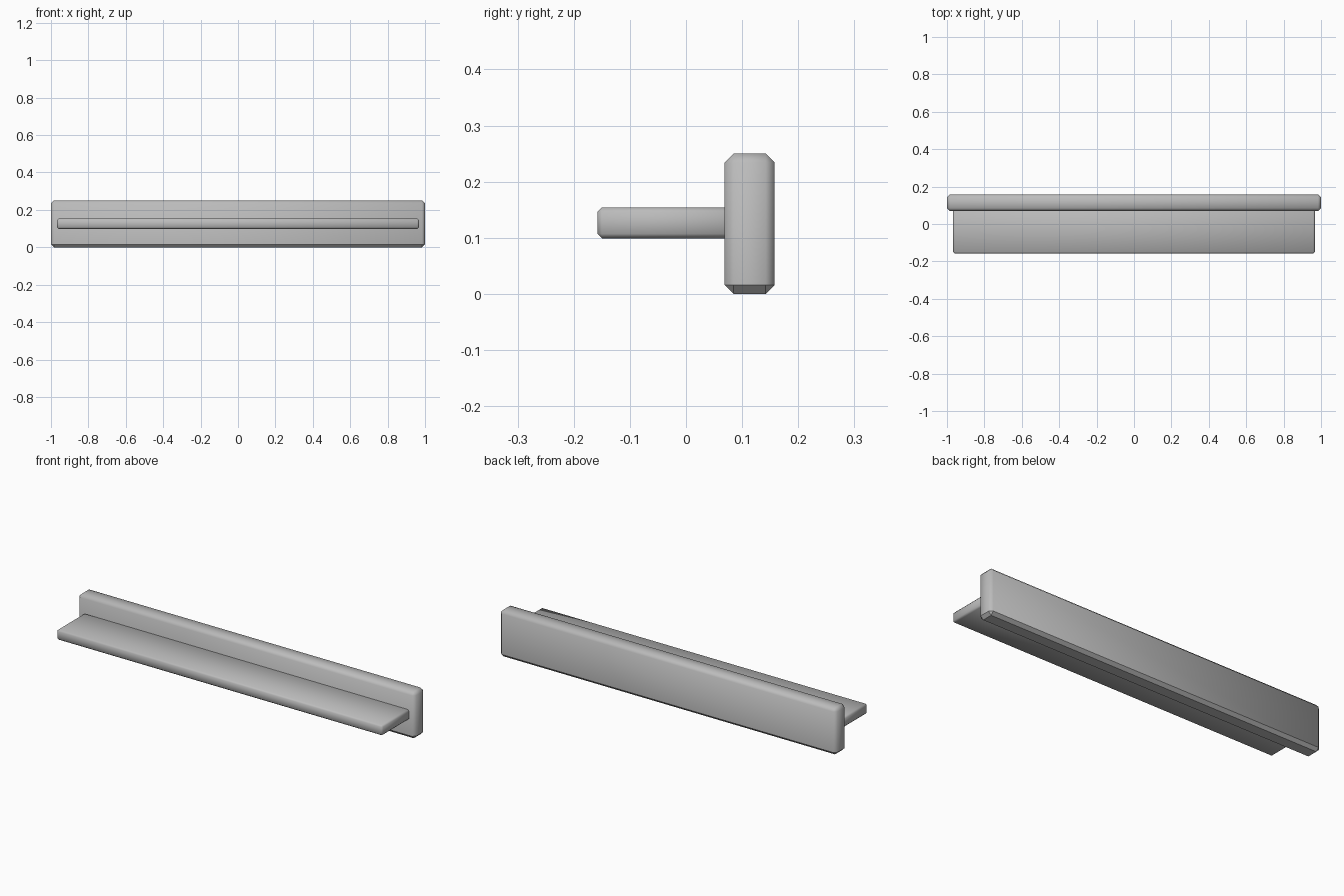
import bpy
import bmesh
from mathutils import Vector

cube = bpy.data.objects.get("Cube")
if cube:
    bpy.data.objects.remove(cube, do_unlink=True)

# Single plain finish
grey = bpy.data.materials.new("plain_grey")
grey.use_nodes = True
colour = (0.5, 0.5, 0.5, 1)
grey.diffuse_color = colour
grey.node_tree.nodes["Principled BSDF"].inputs["Base Color"].default_value = colour


def chamfered_board(name, low, high, chamfer, crisp_underside=False):
    """Smooth-shaded box between two corners with one-step chamfered edges."""
    low, high = Vector(low), Vector(high)
    bm = bmesh.new()
    bmesh.ops.create_cube(bm, size=1)
    bmesh.ops.scale(bm, vec=high - low, verts=bm.verts)
    bmesh.ops.translate(bm, vec=(low + high) / 2, verts=bm.verts)
    bmesh.ops.bevel(bm, geom=bm.edges[:], offset=chamfer, segments=1,
                    profile=0.5, affect='EDGES')
    bm.normal_update()
    for face in bm.faces:
        face.smooth = True
    if crisp_underside:
        for edge in bm.edges:
            edge.smooth = all(f.normal.z > -0.3 for f in edge.link_faces)
    mesh = bpy.data.meshes.new(name)
    bm.to_mesh(mesh)
    bm.free()
    mesh.materials.append(grey)
    obj = bpy.data.objects.new(name, mesh)
    bpy.context.collection.objects.link(obj)
    return obj


# Upright wall board
chamfered_board("back_board", (-1, 0.069, 0), (1, 0.158, 0.25), 0.016, True)

# Ledge projecting forward, its rear edge buried in the board
chamfered_board("shelf_ledge", (-0.967, -0.158, 0.099), (0.967, 0.1, 0.154), 0.008)
